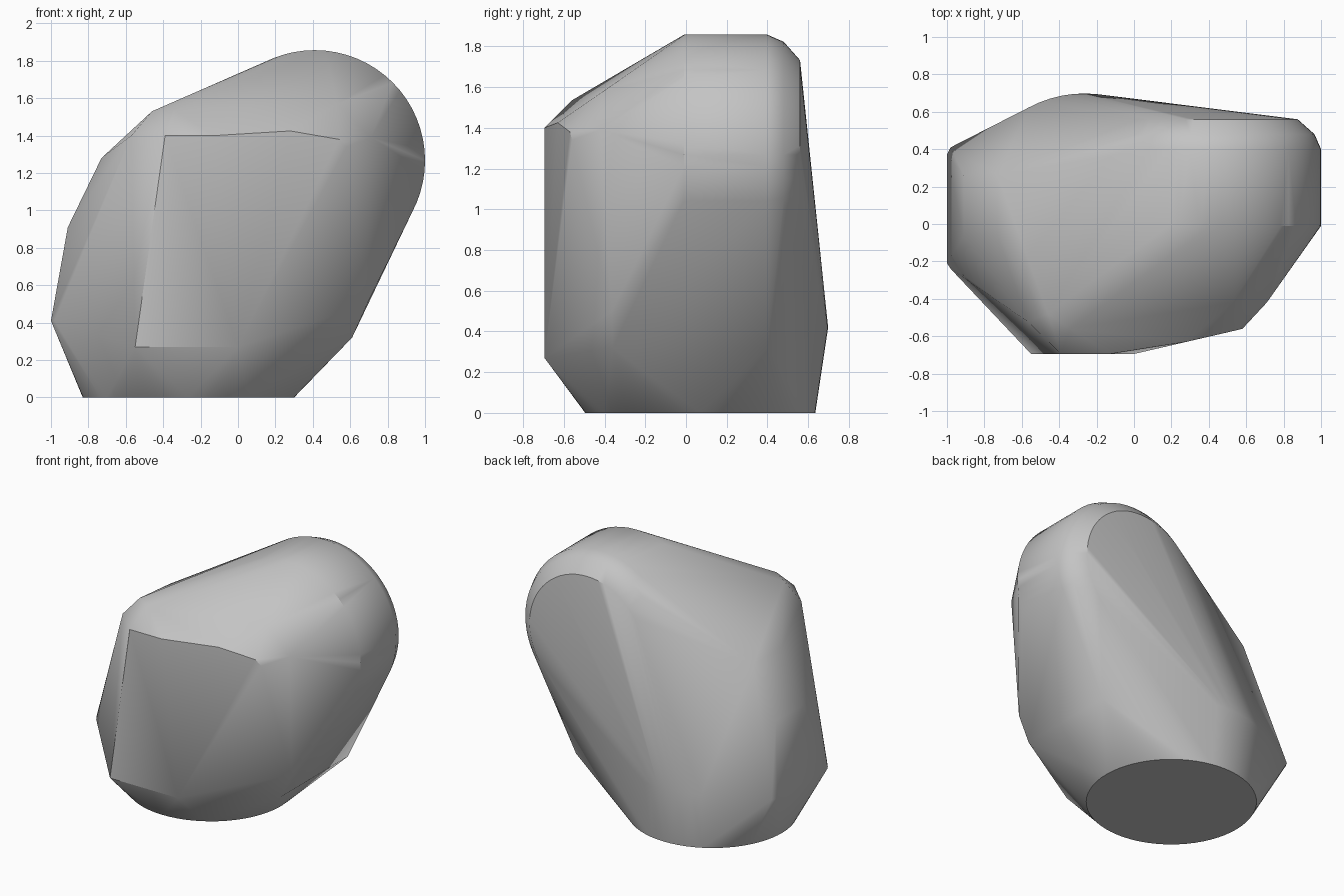
import bpy, bmesh
from math import sin, cos, tau

cube = bpy.data.objects.get("Cube")
if cube:
    bpy.data.objects.remove(cube, do_unlink=True)

grey = bpy.data.materials.new("stone grey")
grey.use_nodes = True
grey.diffuse_color = (0.55, 0.55, 0.55, 1)
grey.node_tree.nodes["Principled BSDF"].inputs["Base Color"].default_value = grey.diffuse_color

bm = bmesh.new()


def ring(center, radius, axis, count=64):
    """Circle of hull points around the y or z axis."""
    x, y, z = center
    for i in range(count):
        c, s = radius * cos(tau * i / count), radius * sin(tau * i / count)
        bm.verts.new((x + c, y, z + s) if axis == "y" else (x + c, y + s, z))


def points(*coords):
    for co in coords:
        bm.verts.new(co)


# Round foot and widest band above it
ring((-0.265, 0.07, 0), 0.565, "z")
ring((-0.265, 0.07, 0.38), 0.622, "z")
ring((-0.265, 0.07, 0.42), 0.628, "z")

# Rounded upper end with a bevelled rear rim
for y, radius in ((-0.01, 0.59), (0.40, 0.59), (0.48, 0.555), (0.56, 0.465)):
    ring((0.41, y, 1.267), radius, "y")

# Faceted side, each level spanning front to rear
for x, z, front, rear in ((-1.0, 0.41, -0.21, 0.37), (-0.98, 0.41, -0.24, 0.41),
                          (-0.91, 0.91, -0.06, 0.26), (-0.73, 1.28, -0.06, 0.26),
                          (0.61, 0.32, -0.36, 0.40)):
    points((x, front, z), (x, rear, z))

# Flat front face and the facets around it
points((-0.55, -0.695, 0.27), (0, -0.695, 0.27), (-0.39, -0.695, 1.40), (-0.13, -0.695, 1.40))
points((0.28, -0.63, 1.425), (0.54, -0.57, 1.38), (0.58, -0.56, 1.34))
points((-0.57, -0.52, 1.40), (-0.46, -0.48, 1.53), (-0.34, -0.56, 1.535))
points((0.71, -0.42, 1.39), (0.53, -0.42, 1.57), (0.69, -0.365, 0.5))

# Wrap everything in one hull and merge its coplanar triangles
bmesh.ops.convex_hull(bm, input=bm.verts[:])
bmesh.ops.delete(bm, geom=[v for v in bm.verts if not v.link_faces], context="VERTS")
bmesh.ops.dissolve_limit(bm, angle_limit=0.005, verts=bm.verts[:], edges=bm.edges[:])
bmesh.ops.recalc_face_normals(bm, faces=bm.faces[:])

mesh = bpy.data.meshes.new("faceted_boulder")
bm.to_mesh(mesh)
bm.free()
mesh.materials.append(grey)
boulder = bpy.data.objects.new("faceted_boulder", mesh)
bpy.context.collection.objects.link(boulder)
bpy.ops.object.select_all(action="DESELECT")
boulder.select_set(True)
bpy.context.view_layer.objects.active = boulder
bpy.ops.object.shade_smooth_by_angle(angle=0.6)
